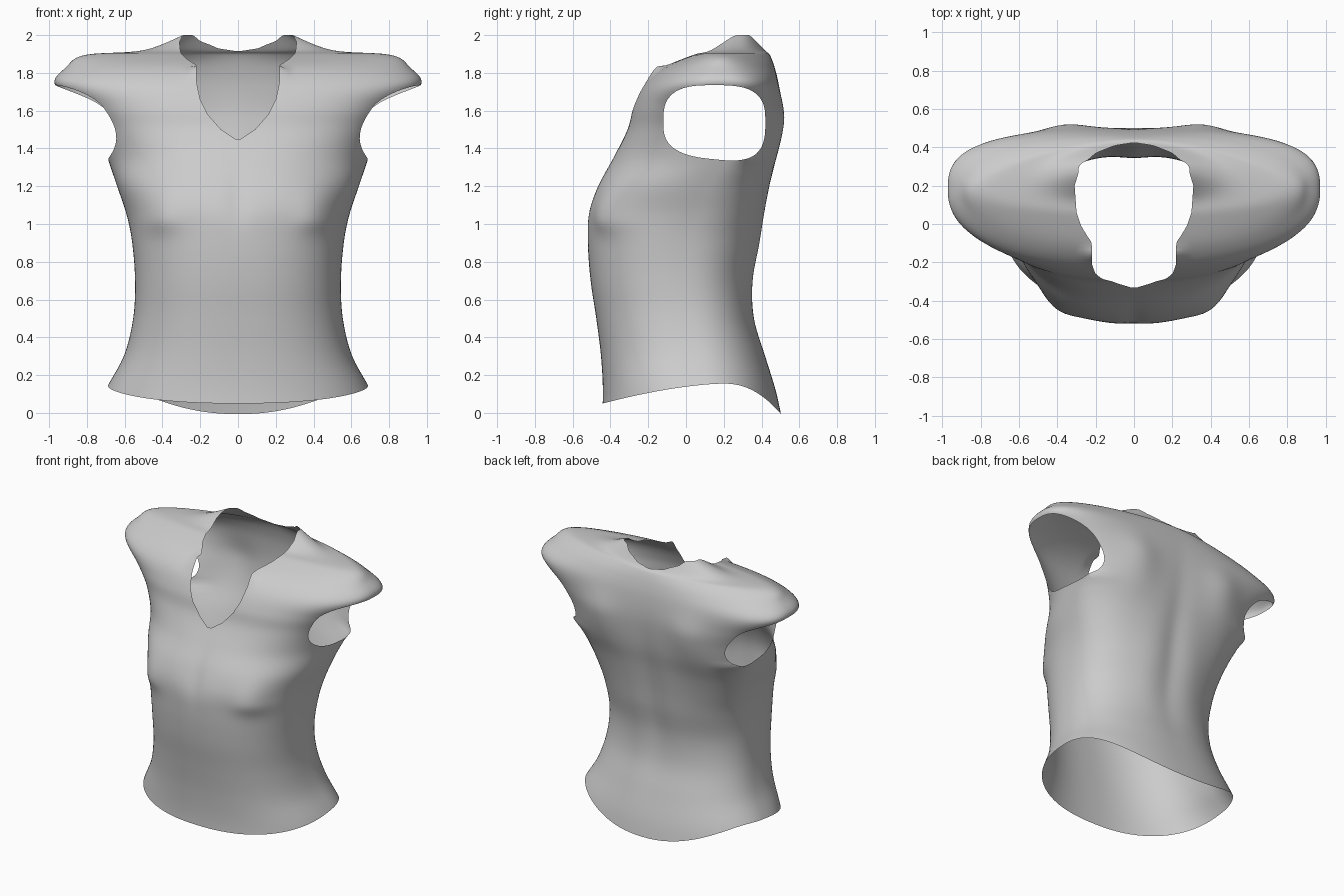
import bpy, bmesh
from math import cos, sin, pi, exp

if "Cube" in bpy.data.objects:
    bpy.data.objects.remove(bpy.data.objects["Cube"])

# Horizontal sections: z, half width, front y, back y, y of widest point, front / back squareness
ROWS = [
    (-.10, .76, -.45, .52, .10, 2.3, 2.2),
    (.10, .71, -.44, .48, .10, 2.3, 2.2),
    (.30, .605, -.45, .42, .05, 2.4, 2.3),
    (.50, .555, -.475, .36, .00, 2.4, 2.4),
    (.70, .545, -.505, .35, -.02, 2.4, 2.4),
    (.90, .56, -.52, .385, .00, 2.4, 2.5),
    (1.05, .59, -.515, .41, .05, 2.3, 2.6),
    (1.20, .64, -.465, .44, .10, 2.4, 2.7),
    (1.35, .69, -.385, .475, .20, 2.4, 2.8),
    (1.50, .735, -.31, .495, .20, 2.7, 3.0),
    (1.62, .83, -.28, .50, .19, 2.6, 3.1),
    (1.74, .97, -.22, .49, .18, 2.4, 3.0),
    (1.83, .91, -.12, .47, .18, 2.3, 2.3),
    (1.895, .81, .03, .445, .19, 2.2, 1.7),
    (1.92, .50, .11, .42, .24, 2.2, 1.9),
    (2.00, .29, .20, .365, .28, 2.2, 2.3),
]
# Neck opening half width by height (front) and by depth (shoulders and back)
NECK_Z = [(1.3, -.2), (1.44, 0), (1.5, .09), (1.58, .16), (1.66, .2), (1.75, .22),
          (1.84, .22), (1.9, .31), (2.1, .4)]
NECK_Y = [(-.2, .5), (-.1, .24), (0, .28), (.06, .3), (.2, .31), (.3, .28),
          (.37, .2), (.41, .1), (.425, 0), (.5, -.3)]
AROUND, STEPS = 144, 6


def lerp(keys, t):
    if t <= keys[0][0]:
        return keys[0][1]
    for (a, p), (b, q) in zip(keys, keys[1:]):
        if t <= b:
            return p + (q - p) * (t - a) / (b - a)
    return keys[-1][1]


def section(t):
    """Smooth (Catmull-Rom) section at fractional row t."""
    i = min(int(t), len(ROWS) - 2)
    u = t - i
    rows = [ROWS[max(0, min(len(ROWS) - 1, i + k))] for k in (-1, 0, 1, 2)]
    return [.5 * (2 * b + (c - a) * u + (2 * a - 5 * b + 4 * c - d) * u * u
                  + (3 * b - a - 3 * c + d) * u ** 3) for a, b, c, d in zip(*rows)]


def bump(x, z, cx, cz, sx, up, down):
    s = up if z > cz else down
    return exp(-((abs(x) - cx) / sx) ** 2 - ((z - cz) / s) ** 2)


def point(t, ang):
    z, w, f, b, yc, nf, nb = section(t)
    c, s = cos(ang), sin(ang)
    n, depth = (nf, yc - f) if s < 0 else (nb, b - yc)
    r = (abs(c) ** n + abs(s) ** n) ** (-1 / n)
    x, y = w * c * r, yc + depth * s * r
    side = min(1, abs(s) * 2)
    if s < 0:   # chest swell with a crease beneath, breastbone groove
        y -= side * (.045 * bump(x, z, .42, 1.03, .12, .15, .08)
                     + .01 * bump(x, z, .25, 1.1, .15, .2, .1)
                     - .010 * bump(x, z, 0, 1.12, .05, .2, .14))
    else:       # shoulder blades, back muscles and spine groove
        y += side * (.03 * bump(x, z, .36, 1.54, .15, .14, .22)
                     + .010 * bump(x, z, .17, .8, .12, .4, .3)
                     - .012 * bump(x, z, 0, 1.1, .08, .5, .5))
    return x, y, z


def trim(bm, g):
    """Cut the surface along g = 0 and keep the side where g > 0."""
    for e in list(bm.edges):
        v1, v2 = e.verts
        a, b = g(v1.co), g(v2.co)
        if a * b < 0 and min(abs(a), abs(b)) > 1e-6:
            p = v1.co.lerp(v2.co, a / (a - b))
            _, v = bmesh.utils.edge_split(e, v1, a / (a - b))
            v.co = p
            v.tag = True
    cut = [v for v in bm.verts if v.tag]
    bmesh.ops.connect_verts(bm, verts=cut)
    gone = [f for f in bm.faces
            if sum(g(v.co) for v in f.verts if not v.tag) < 0]
    bmesh.ops.delete(bm, geom=gone, context='FACES')
    for v in bm.verts:
        v.tag = False


def hem(p):
    d = p.y - .2
    return p.z - (.155 - (.155 * (d / .297) ** 2.2 if d > 0 else .105 * (-d / .64) ** 1.6))


def armhole(p):
    half = .195 if p.z > 1.54 else .17 + .055 * (p.y + .12) / .54
    return (abs((p.y - .15) / .27) ** 3 + abs((p.z - 1.54) / half) ** 3) ** (1 / 3) - 1


def neck(p):
    return abs(p.x) - min(lerp(NECK_Z, p.z), lerp(NECK_Y, p.y))


# Torso shell lofted through the sections
bm = bmesh.new()
rings = []
for k in range((len(ROWS) - 1) * STEPS + 1):
    rings.append([bm.verts.new(point(k / STEPS, 2 * pi * (j + .5) / AROUND)) for j in range(AROUND)])
for lo, hi in zip(rings, rings[1:]):
    for j in range(AROUND):
        m = (j + 1) % AROUND
        bm.faces.new((lo[j], lo[m], hi[m], hi[j]))

# Openings: hem, both armholes, neck
for v in bm.verts:
    v.tag = False
for g in (hem, armhole, neck):
    trim(bm, g)

# Small raised tips at the front of the neckline, flared lower rim of the armholes
for v in bm.verts:
    x, y, z = v.co
    if z > 1.7:
        v.co.z += .03 * exp(-((abs(x) - .22) / .03) ** 2 - ((y + .16) / .04) ** 2)
    elif abs(x) > .5:
        v.co.x *= 1 + .03 * exp(-((z - 1.345) / .025) ** 2 - ((y - .36) / .08) ** 2)

# Smooth shaded torso object
for f in bm.faces:
    f.smooth = True
mesh = bpy.data.meshes.new("torso_shell")
bm.to_mesh(mesh)
bm.free()
torso = bpy.data.objects.new("torso_shell", mesh)
bpy.context.collection.objects.link(torso)
